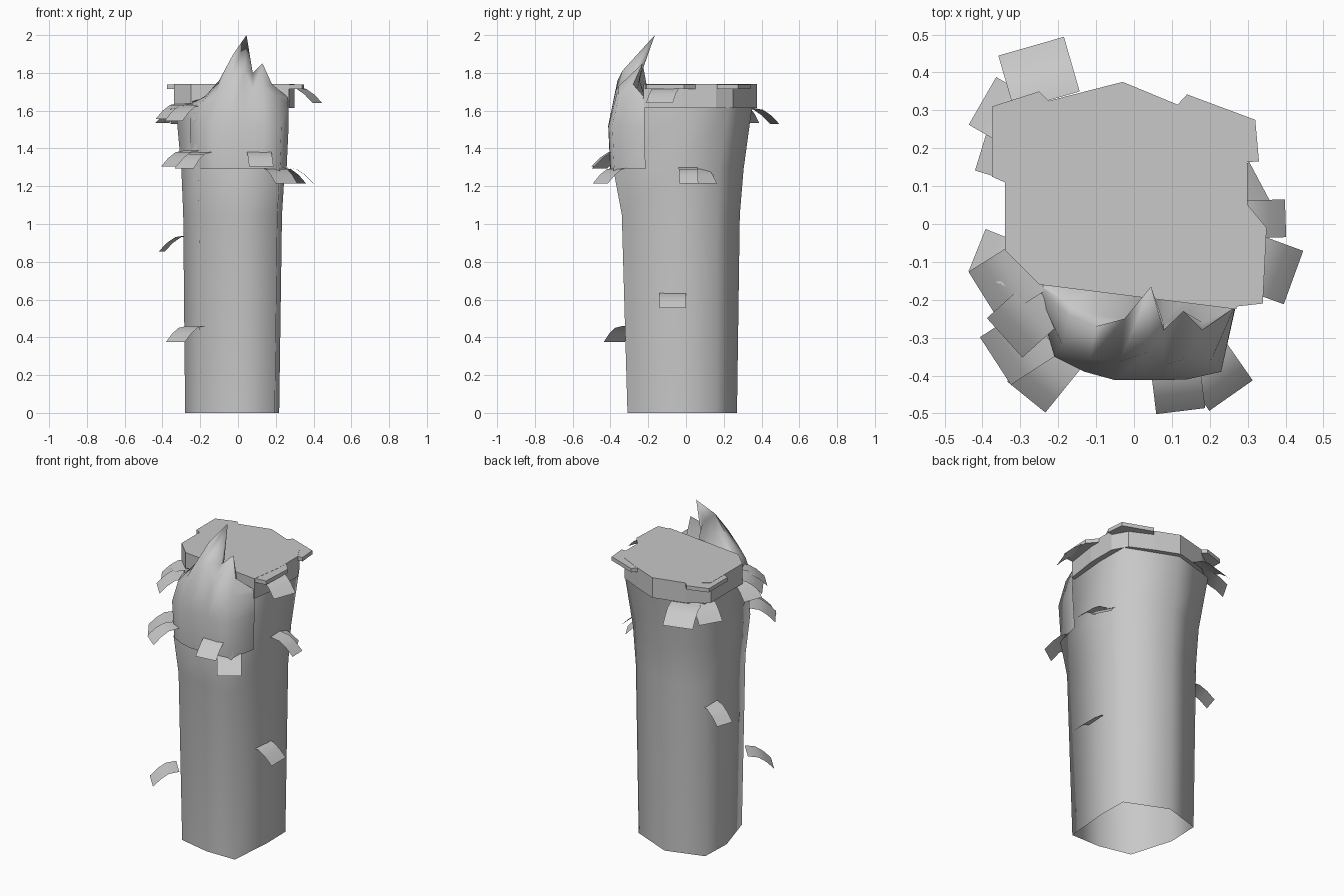
import bpy, math
from mathutils import Vector, Matrix

cube = bpy.data.objects.get("Cube")
if cube:
    bpy.data.objects.remove(cube, do_unlink=True)

grey = bpy.data.materials.new("bark_grey")
grey.use_nodes = True
colour = (0.58, 0.58, 0.58, 1)
grey.diffuse_color = colour
grey.node_tree.nodes["Principled BSDF"].inputs["Base Color"].default_value = colour


def add(name, verts, faces, smooth=None):
    mesh = bpy.data.meshes.new(name)
    mesh.from_pydata([tuple(v) for v in verts], [], faces)
    mesh.materials.append(grey)
    obj = bpy.data.objects.new(name, mesh)
    bpy.context.scene.collection.objects.link(obj)
    if smooth:
        bpy.ops.object.select_all(action='DESELECT')
        obj.select_set(True)
        bpy.context.view_layer.objects.active = obj
        bpy.ops.object.shade_smooth_by_angle(angle=math.radians(smooth))
    return obj


def loft(rows, closed):
    """Vertices and quads joining rows of equal length."""
    n = len(rows[0])
    verts = [p for row in rows for p in row]
    faces = []
    for r in range(len(rows) - 1):
        for i in range(n if closed else n - 1):
            j = (i + 1) % n
            faces.append((r * n + i, r * n + j, (r + 1) * n + j, (r + 1) * n + i))
    return verts, faces


def slab(name, outline, z0, z1):
    n = len(outline)
    rows = [[(x, y, z) for x, y in outline] for z in (z0, z1)]
    verts, faces = loft(rows, True)
    faces += [tuple(reversed(range(n))), tuple(range(n, 2 * n))]
    return add(name, verts, faces)


# Trunk: an eight-sided hollow column, flaring upwards, open at the foot
section = [(.195, -.31), (.218, -.02), (.215, .16), (-.04, .27),
           (-.272, .2), (-.28, 0), (-.2, -.265), (0, -.31)]
levels = [(0, -.28, .22, -.31, .27), (1.05, -.29, .235, -.34, .285),
          (1.29, -.30, .25, -.385, .305), (1.62, -.33, .27, -.3, .35)]
rings = []
for z, x0, x1, y0, y1 in levels:
    rings.append([(x0 + (x + .28) / .5 * (x1 - x0),
                   y0 + (y + .31) / .58 * (y1 - y0), z) for x, y in section])
add("trunk", *loft(rings, True), smooth=100)

# Flat cut top with thin overhanging corner chips
slab("cut_top", [(-.34, -.07), (-.25, -.16), (.27, -.225), (.3, -.02), (.3, .16),
                 (.25, .25), (.115, .315), (-.03, .375), (-.225, .325), (-.34, .24)],
     1.615, 1.74)
chips = {
    "chip_back_right": [(-.375, .125), (-.33, .105), (-.2, .3), (-.225, .325),
                        (-.25, .35), (-.375, .31)],
    "chip_back_left": [(.115, .315), (.22, .16), (.33, .165), (.32, .275), (.14, .342)],
    "chip_front_left": [(.25, -.22), (.34, -.21), (.35, -.01), (.3, .05), (.25, .05)],
}
for name, outline in chips.items():
    slab(name, outline, 1.715, 1.739)

# Splintered bark wrapping the front, from the seam up to the ragged tips and back down
tips = [(-.24, -.17, 1.64), (-.17, -.24, 1.68), (-.1, -.27, 1.76), (-.025, -.25, 1.9),
        (.045, -.165, 2.0), (.078, -.28, 1.8), (.13, -.23, 1.85), (.18, -.28, 1.74),
        (.265, -.22, 1.67)]
bulge = [(-.255, -.2), (-.21, -.35), (-.13, -.39), (-.05, -.412), (.03, -.412),
         (.08, -.412), (.14, -.41), (.23, -.39), (.268, -.22)]
seam, middle, upper, inner, back = [], [], [], [], []
for (tx, ty, tz), (bx, by) in zip(tips, bulge):
    rise = (tz - 1.6) / .4
    seam.append((bx * .96, by * .975, 1.29))
    middle.append((bx, by, 1.52))
    upper.append((bx + (tx - bx) * .5, by + (ty - by) * .3, 1.6 + .21 * rise))
    edge = -.15 - .065 * (tx + .25) / .52
    back.append((tx, edge, 1.62))
    inner.append((tx, (ty + edge) / 2 - .05 * rise, (tz + 1.66) / 2))
add("splintered_bark", *loft([seam, middle, upper, tips, inner, back], False), smooth=85)

# Bracket growths: thin drooping plates (x, y, z of root, heading in degrees, width)
growths = [
    (-.23, .325, 1.615, 106, .18), (-.27, .25, 1.62, 150, .145),
    (-.26, .15, .94, 163, .11), (-.27, -.11, 1.64, 212, .15),
    (-.23, -.20, 1.63, 222, .14), (-.275, -.125, 1.62, 158, .12),
    (-.19, -.34, 1.38, 231, .13), (-.24, -.28, 1.39, 213, .15),
    (-.22, -.28, .46, 222, .15), (.105, -.345, 1.39, 277, .13),
    (.17, -.33, 1.30, 305, .14), (.28, -.09, 1.725, -20, .15),
    (.25, .01, 1.30, 2, .1), (.20, .04, 1.30, 28, .12),
    (.18, -.07, .64, 0, .14),
]
droop = [(0, 0), (.06, -.01), (.105, -.04), (.15, -.085)]
for k, (x, y, z, heading, width) in enumerate(growths):
    place = Matrix.Translation((x, y, z)) @ Matrix.Rotation(math.radians(heading), 4, 'Z')
    rows = [[place @ Vector((d, s * width / 2, h)) for s in (-1, 1)] for d, h in droop]
    add(f"bracket_growth_{k + 1}", *loft(rows, False), smooth=60)
